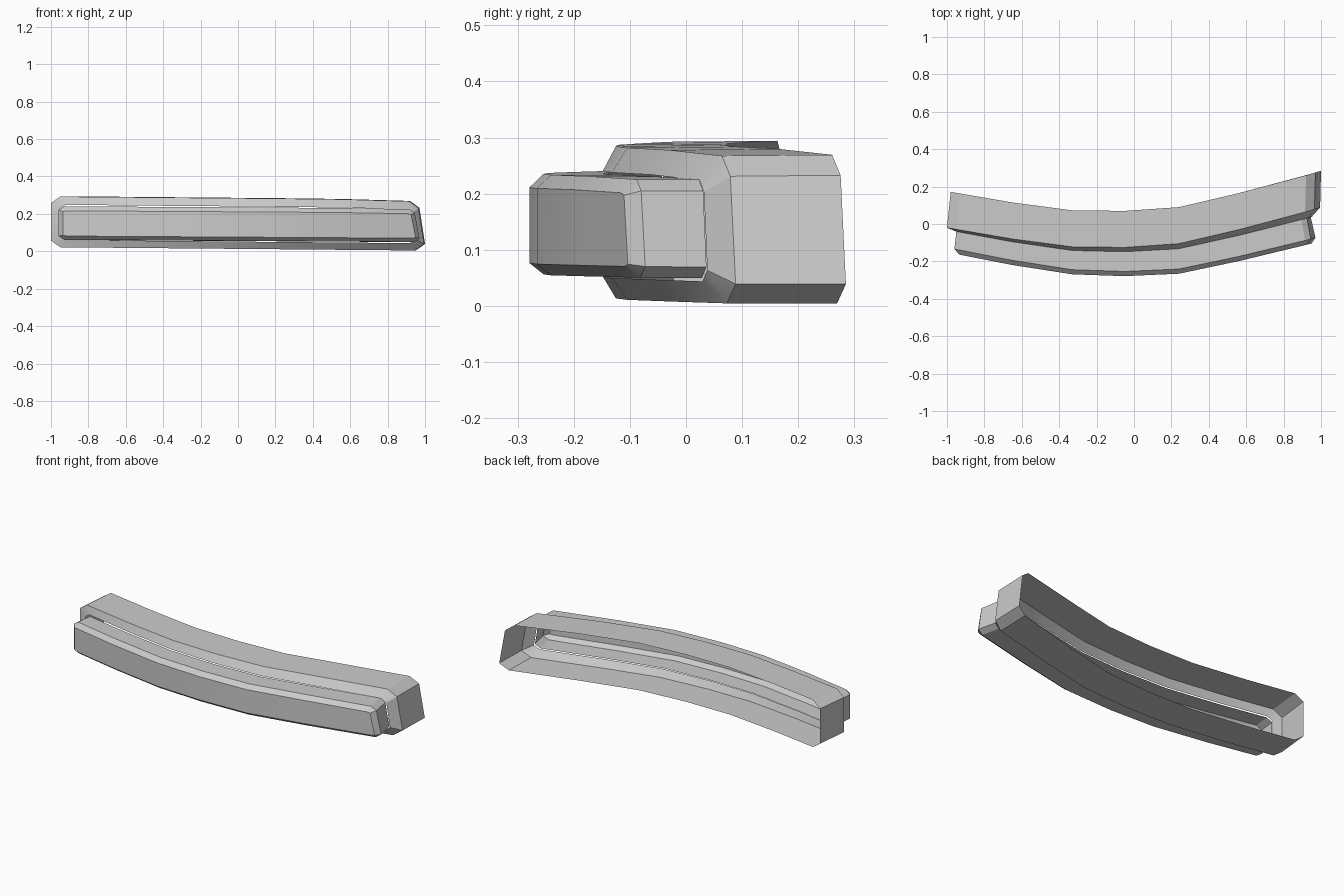
import bpy, bmesh

cube = bpy.data.objects.get("Cube")
if cube:
    bpy.data.objects.remove(cube, do_unlink=True)

grey = bpy.data.materials.new("light grey")
grey.use_nodes = True
colour = (0.6, 0.6, 0.6, 1)
grey.diffuse_color = colour
grey.node_tree.nodes["Principled BSDF"].inputs["Base Color"].default_value = colour

# Plan curve of the shoulder, as x, y points
BEND = [(-1, -0.02), (-0.65, -0.08), (-0.33, -0.122), (-0.05, -0.125),
        (0.24, -0.105), (0.56, -0.03), (0.93, 0.068), (1, 0.09)]
STATIONS = [x for x, y in BEND[1:-2]]


def bend(x):
    for (x0, y0), (x1, y1) in zip(BEND, BEND[1:]):
        if x <= x1 or x1 == 1:
            return y0 + (y1 - y0) * (x - x0) / (x1 - x0)


def half_ring(left, right, z, chamfer_x, chamfer_z, depth, slope, tilt, drop):
    """One long edge of a chamfered ring, from left end to right end."""
    xs = [left, left + chamfer_x] + STATIONS + [right - chamfer_x, right]
    points = []
    for i, x in enumerate(xs):
        end = i in (0, len(xs) - 1)
        height = z - tilt * x - drop * max(0, x - 0.5)
        points.append((x, bend(x) + depth + slope * x, height + (chamfer_z if end else 0)))
    return points


def shell(name, rings, tilt, drop, capped):
    """Skin a series of rings from back to front; the back stays open."""
    bm = bmesh.new()
    loops = []
    for left, right, slant, low, high, cx, cz, depth, slope in rings:
        bottom = half_ring(left, right, low, cx, cz, depth, slope, tilt, 0)
        top = half_ring(left, right - slant, high, cx, -cz, depth, slope, tilt, drop)
        loops.append([bm.verts.new(p) for p in bottom + top[::-1]])
    n = len(loops[0])
    for a, b in zip(loops, loops[1:]):
        for i in range(n):
            j = (i + 1) % n
            bm.faces.new((a[i], a[j], b[j], b[i]))
    if capped:
        front = loops[-1]
        for i in range(n // 2 - 1):
            bm.faces.new((front[i], front[i + 1], front[n - 2 - i], front[n - 1 - i]))
    bmesh.ops.recalc_face_normals(bm, faces=bm.faces)
    # Face the front outwards
    bm.faces.ensure_lookup_table()
    lowest = min(bm.faces, key=lambda f: f.calc_center_median().z)
    if lowest.normal.z > 0:
        bmesh.ops.reverse_faces(bm, faces=bm.faces)
    mesh = bpy.data.meshes.new(name)
    bm.to_mesh(mesh)
    bm.free()
    obj = bpy.data.objects.new(name, mesh)
    bpy.context.collection.objects.link(obj)
    mesh.materials.append(grey)
    bpy.ops.object.select_all(action='DESELECT')
    obj.select_set(True)
    bpy.context.view_layer.objects.active = obj
    bpy.ops.object.shade_smooth_by_angle(angle=0.4)


# left, right, slant, low, high, chamfer x, chamfer z, depth, slope
shoulder = (-0.952, 0.95, 0.02, 0.052, 0.24, 0.03, 0.02, -0.024, -0.013)

# Housing: deep open-backed body with a chamfered shoulder
shell("housing", [
    (-0.98, 1.0, 0.03, 0.013, 0.286, 0.05, 0.035, 0.195, 0),
    (-1.0, 0.995, 0.03, 0.013, 0.284, 0.05, 0.035, 0, 0),
    shoulder,
], 0.009, 0.02, False)

# Lens: narrower front block with bevelled edges
shell("lens", [
    (-0.95, 0.945, 0.02, 0.055, 0.235, 0.03, 0.02, -0.024, -0.013),
    (-0.96, 0.97, 0.025, 0.056, 0.235, 0.03, 0.02, -0.13, -0.024),
    (-0.935, 0.95, 0.025, 0.076, 0.211, 0.02, 0.004, -0.155, -0.024),
], 0.006, 0.01, True)
